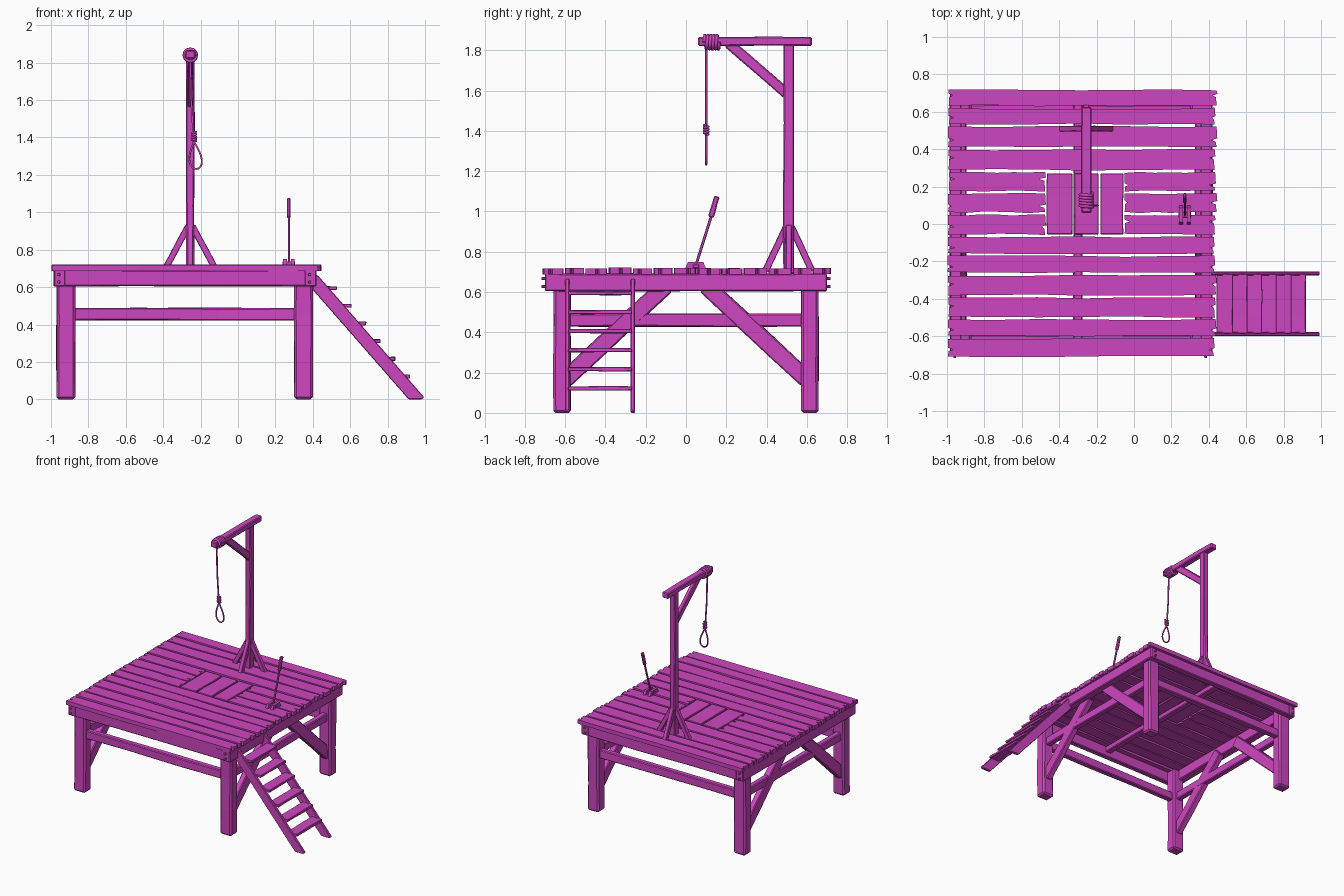
import bpy, bmesh, math, random
from mathutils import Vector, Matrix

random.seed(4)
if "Cube" in bpy.data.objects:
    bpy.data.objects.remove(bpy.data.objects["Cube"], do_unlink=True)

COLOUR = (0.62, 0.062, 0.53, 1)
mat = bpy.data.materials.new("magenta")
mat.use_nodes = True
mat.diffuse_color = COLOUR
mat.node_tree.nodes["Principled BSDF"].inputs["Base Color"].default_value = COLOUR


def finish(name, bm):
    bmesh.ops.recalc_face_normals(bm, faces=bm.faces)
    me = bpy.data.meshes.new(name)
    bm.to_mesh(me)
    bm.free()
    ob = bpy.data.objects.new(name, me)
    bpy.context.collection.objects.link(ob)
    me.materials.append(mat)
    return ob


def bevel(ob, width):
    mod = ob.modifiers.new("worn_edges", "BEVEL")
    mod.width = width
    mod.segments = 1
    return ob


def prism(name, outline, depth):
    """Extrude a closed 3D outline along a vector."""
    bm = bmesh.new()
    face = bm.faces.new([bm.verts.new(p) for p in outline])
    ext = bmesh.ops.extrude_face_region(bm, geom=[face])
    verts = [g for g in ext["geom"] if isinstance(g, bmesh.types.BMVert)]
    bmesh.ops.translate(bm, vec=depth, verts=verts)
    return finish(name, bm)


def beam(name, a, b, w, h, jitter=0.003, side=None, worn=0.006):
    """Hewn timber from a to b; w is its size along side, h across it."""
    a, b = Vector(a), Vector(b)
    d = (b - a).normalized()
    if side is None:
        side = (1, 0, 0) if abs(d.x) < 0.5 else (0, 1, 0)
    s = Vector(side)
    s = (s - d * s.dot(d)).normalized()
    u = d.cross(s)
    bm = bmesh.new()
    rings = []
    for t in (0, 0.3, 0.65, 1):
        wob = jitter if 0 < t < 1 else 0
        ring = []
        for i, j in ((-1, -1), (1, -1), (1, 1), (-1, 1)):
            p = a.lerp(b, t) + s * (i * w / 2 + random.uniform(-wob, wob))
            ring.append(bm.verts.new(p + u * (j * h / 2 + random.uniform(-wob, wob))))
        rings.append(ring)
    for r, q in zip(rings, rings[1:]):
        for k in range(4):
            n = (k + 1) % 4
            bm.faces.new((r[k], r[n], q[n], q[k]))
    bm.faces.new(rings[0])
    bm.faces.new(rings[-1])
    return bevel(finish(name, bm), worn)


def plank(name, x0, x1, y0, y1, ragged=True):
    """Deck board along x with wavy edges and a split in each end."""
    r = random.uniform
    n = 6
    pts = [(x0 + (x1 - x0) * i / n, y0 + r(0, 0.008)) for i in range(n + 1)]
    m = y0 + (y1 - y0) * r(0.3, 0.7)
    if ragged:
        pts += [(x1 - 0.004, m - 0.01), (x1 - r(0.015, 0.035), m), (x1 + 0.004, m + 0.008)]
    pts += [(x1 - (x1 - x0) * i / n, y1 - r(0, 0.008)) for i in range(n + 1)]
    if ragged:
        pts += [(x0, m + 0.01), (x0 + r(0.015, 0.035), m), (x0 + 0.003, m - 0.008)]
    z = 0.688 + r(-0.003, 0.002)
    return prism(name, [(x, y, z) for x, y in pts], (0, 0, 0.031))


def rope(name, pts, radius, closed=False):
    cu = bpy.data.curves.new(name, "CURVE")
    cu.dimensions = "3D"
    cu.bevel_depth = radius
    cu.bevel_resolution = 1
    cu.use_fill_caps = True
    sp = cu.splines.new("POLY")
    sp.points.add(len(pts) - 1)
    for p, co in zip(sp.points, pts):
        p.co = (*co, 1)
    sp.use_cyclic_u = closed
    ob = bpy.data.objects.new(name, cu)
    bpy.context.collection.objects.link(ob)
    cu.materials.append(mat)
    return ob


def coil(name, start, axis, radius, thick, turns, length):
    """Helical rope wrapping along the y or z axis."""
    pts = []
    for i in range(turns * 12 + 1):
        ang = i * math.tau / 12
        c, s, t = radius * math.cos(ang), radius * math.sin(ang), length * i / (turns * 12)
        off = (c, t, s) if axis == "y" else (c, s, t)
        pts.append(Vector(start) + Vector(off))
    return rope(name, pts, thick)


# Deck boards, with the middle three cut around the trapdoor
edges = [-0.715, -0.605, -0.503, -0.387, -0.268, -0.165, -0.062,
         0.055, 0.17, 0.283, 0.405, 0.527, 0.625, 0.725]
for i, (lo, hi) in enumerate(zip(edges, edges[1:])):
    lo, hi = lo + 0.003, hi - 0.003
    left, right = -0.995 + random.uniform(-0.003, 0.01), 0.435 + random.uniform(-0.01, 0.008)
    if 6 <= i <= 8:
        plank("deck_board_short_left", left, -0.475, lo, hi)
        plank("deck_board_short_right", -0.05, right, lo, hi)
    else:
        plank("deck_board", left, right, lo, hi)
for x0, x1 in ((-0.466, -0.33), (-0.318, -0.19), (-0.178, -0.057)):
    beam("trapdoor_board", ((x0 + x1) / 2, -0.055, 0.703), ((x0 + x1) / 2, 0.27, 0.703),
         x1 - x0, 0.03, 0.002, worn=0.003)

# Legs, frame, rails and braces
for sy in (-1, 1):
    for x in (-0.92, 0.35):
        beam("leg", (x, sy * 0.615, 0), (x, sy * 0.615, 0.69), 0.1, 0.086, worn=0.012)
    beam("frame_long_beam", (-0.93, sy * 0.675, 0.648), (0.37, sy * 0.675, 0.648), 0.045, 0.088)
    beam("long_rail", (-0.9, sy * 0.615, 0.455), (0.33, sy * 0.615, 0.455), 0.045, 0.066)
for x, beam_x in ((-0.92, -0.953), (0.35, 0.388)):
    beam("frame_side_beam", (beam_x, -0.7, 0.648), (beam_x, 0.7, 0.648), 0.064, 0.088)
    beam("side_rail", (x, -0.6, 0.46), (x, 0.6, 0.46), 0.045, 0.064)
    for sy in (-1, 1):
        beam("side_brace", (x, sy * 0.60, 0.165), (x, sy * 0.10, 0.63), 0.05, 0.085)
        for z in (0.627, 0.667):
            bm = bmesh.new()
            bmesh.ops.create_cone(bm, cap_ends=True, segments=8, radius1=0.009, radius2=0.007,
                                  depth=0.024, matrix=Matrix.Translation((beam_x - 0.005, sy * 0.705, z))
                                  @ Matrix.Rotation(sy * -math.pi / 2, 4, "X"))
            finish("frame_bolt", bm)
beam("under_deck_joist", (-0.3, -0.66, 0.665), (-0.3, 0.66, 0.665), 0.05, 0.045)

# Upright post, top arm and their braces
PX, PY = -0.255, 0.51
beam("post", (PX, PY, 0.69), (PX, PY, 1.84), 0.044, 0.054, 0.004)
beam("top_arm", (PX, 0.06, 1.843), (PX, 0.625, 1.843), 0.054, 0.044)
beam("arm_brace", (PX, 0.51, 1.575), (PX, 0.21, 1.835), 0.03, 0.052, 0.002)
for dx, dy in ((-1, 0), (1, 0), (0, -1), (0, 1)):
    beam("post_foot_brace", (PX + dx * 0.13, PY + dy * 0.115, 0.705),
         (PX + dx * 0.012, PY + dy * 0.012, 0.925), 0.03, 0.034, 0.001,
         side=(dy, dx, 0), worn=0.003)

# Rope with wrapping, knot and loop
RY = 0.1
coil("arm_rope_wrap", (PX, 0.09, 1.84), "y", 0.033, 0.009, 5, 0.075)
rope("hanging_rope", [(PX, RY, 1.82), (-0.25, RY, 1.6), (-0.235, RY, 1.37)], 0.006)
coil("rope_knot", (-0.235, RY, 1.38), "z", 0.011, 0.006, 4, 0.05)
loop = []
for i in range(24):
    t = i * math.tau / 24
    loop.append((-0.229 + 0.045 * math.sin(t) * math.sin(t / 2) ** 1.2 - 0.006 * math.cos(t),
                 RY, 1.305 + 0.073 * math.cos(t)))
rope("rope_loop", loop, 0.0055, True)

# Lever and its mount
LX = 0.272
for dx in (-0.021, 0.021):
    prism("lever_cheek", [(LX + dx - 0.01, y, z) for y, z in
          ((-0.005, 0.715), (0.1, 0.715), (0.085, 0.75), (0.01, 0.75))], (0.02, 0, 0))
beam("lever_mount_bar", (LX - 0.034, 0.05, 0.728), (LX + 0.034, 0.05, 0.728), 0.03, 0.02, 0, worn=0.003)
beam("lever_rod", (LX, 0.045, 0.72), (LX, 0.13, 0.99), 0.012, 0.014, 0, worn=0.003)
beam("lever_handle", (LX, 0.123, 0.97), (LX, 0.154, 1.075), 0.02, 0.028, 0.002)

# Stairs: two stringers and six treads
profile = ((0.4, 0.672), (0.43, 0.66), (0.995, 0.012), (0.985, 0), (0.912, 0), (0.4, 0.585))
for y in (-0.6, -0.275):
    bevel(prism("stair_stringer", [(x, y, z) for x, z in profile], (0, 0.022, 0)), 0.004)
for i in range(6):
    x, z = 0.875 - 0.078 * i, 0.122 + 0.0945 * i
    beam("stair_tread", (x, -0.585, z), (x, -0.268, z), 0.088, 0.02, 0.002, worn=0.003)
